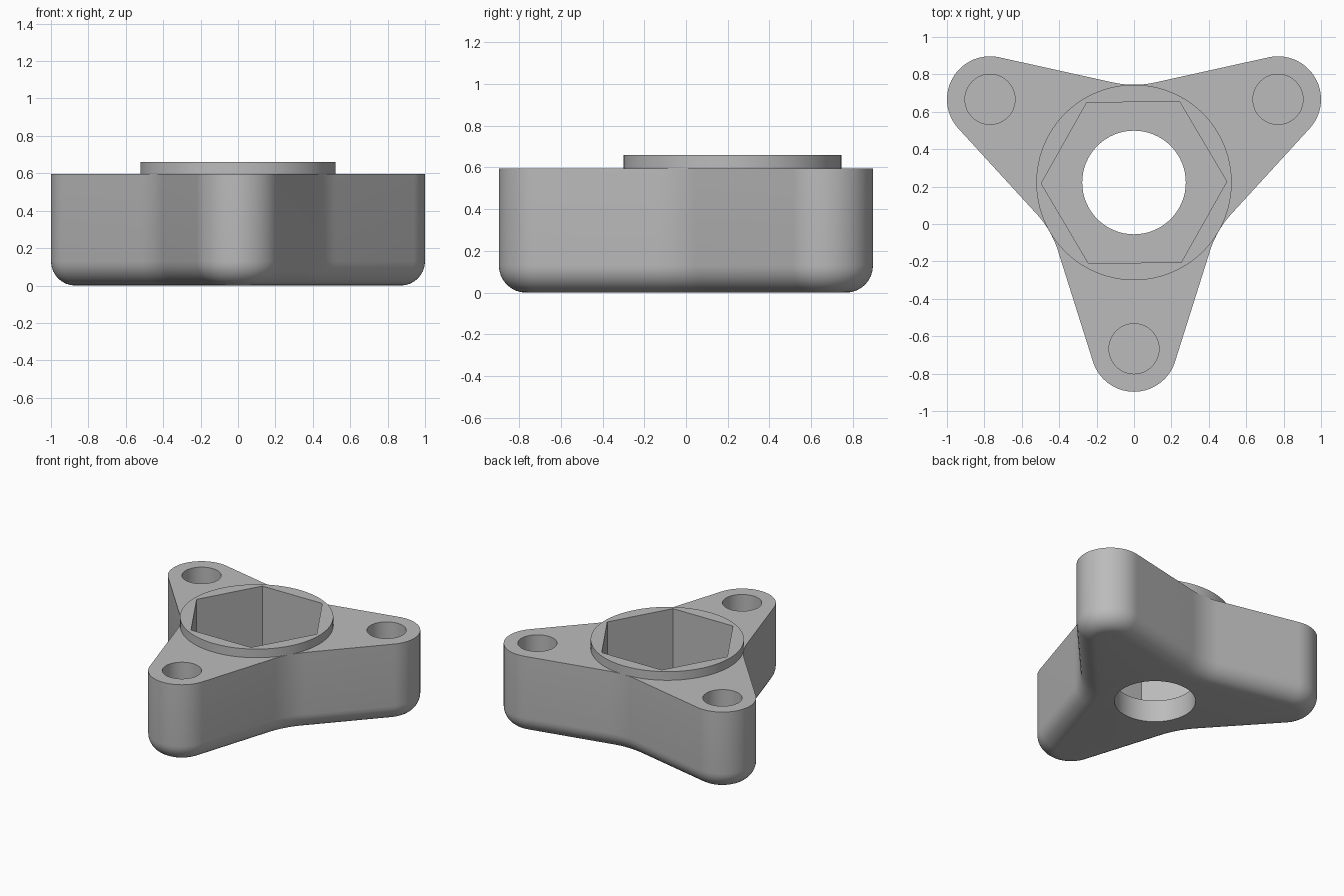
import bpy, bmesh, math
from math import cos, sin, radians, pi

cube = bpy.data.objects.get("Cube")
if cube:
    bpy.data.objects.remove(cube, do_unlink=True)

CENTRE_Y = 0.222
LOBE_DIST, LOBE_R = 0.889, 0.23
WAIST, WAIST_R, SLOPE = 0.5225, 0.53, 12.5
BODY_TOP, COLLAR_TOP, FLOOR = 0.595, 0.66, 0.165
ROUND = 0.13

grey = bpy.data.materials.new("grey")
grey.use_nodes = True
grey.diffuse_color = (0.5, 0.5, 0.5, 1)
grey.node_tree.nodes["Principled BSDF"].inputs["Base Color"].default_value = (0.5, 0.5, 0.5, 1)


def arc(cx, cy, r, start, end, steps):
    """Points on an arc, angles in degrees; a negative radius gives a concave arc."""
    angles = [radians(start + (end - start) * i / steps) for i in range(steps + 1)]
    return [(cx + r * cos(a), cy + r * sin(a)) for a in angles]


def outline(inset):
    """Three rounded lobes joined by straight flanks and concave waists."""
    pts = []
    for turn in (30, 150, 270):
        t, w = radians(turn), radians(turn + 60)
        pts += arc(LOBE_DIST * cos(t), LOBE_DIST * sin(t), LOBE_R - inset,
                   turn - 60 - SLOPE, turn + 60 + SLOPE, 28)
        d = WAIST + WAIST_R
        pts += arc(d * cos(w), d * sin(w), -(WAIST_R + inset),
                   turn + 60 + SLOPE, turn + 60 - SLOPE, 10)
    return pts


def loft(name, sections):
    """Closed solid through (points, height) sections, bottom to top."""
    bm = bmesh.new()
    rings = [[bm.verts.new((x, y + CENTRE_Y, z)) for x, y in pts] for pts, z in sections]
    for low, high in zip(rings, rings[1:]):
        for i in range(len(low)):
            j = (i + 1) % len(low)
            bm.faces.new((low[i], low[j], high[j], high[i]))
    bm.faces.new(rings[0][::-1])
    bm.faces.new(rings[-1])
    mesh = bpy.data.meshes.new(name)
    bm.to_mesh(mesh)
    bm.free()
    mesh.materials.append(grey)
    obj = bpy.data.objects.new(name, mesh)
    bpy.context.collection.objects.link(obj)
    return obj


def prism(name, r, z0, z1, sides, cx=0, cy=0, start=0):
    pts = arc(cx, cy, r, start, start + 360, sides)[:-1]
    return loft(name, [(pts, z0), (pts, z1)])


def finish(obj, cutters):
    """Cut the recesses and smooth the curved walls."""
    bpy.ops.object.select_all(action='DESELECT')
    obj.select_set(True)
    bpy.context.view_layer.objects.active = obj
    for cutter in cutters:
        mod = obj.modifiers.new("cut", 'BOOLEAN')
        mod.operation, mod.solver, mod.object = 'DIFFERENCE', 'EXACT', cutter
        bpy.ops.object.modifier_apply(modifier=mod.name)
    bpy.ops.object.shade_smooth_by_angle(angle=radians(30))


# Body with a rounded lower edge
steps = [i * pi / 16 for i in range(9)]
sections = [(outline(ROUND * (1 - sin(a))), ROUND * (1 - cos(a))) for a in steps]
body = loft("knob_body", sections + [(outline(0), BODY_TOP)])

# Raised collar around the nut pocket
collar = prism("collar", WAIST, BODY_TOP, COLLAR_TOP, 96)

# Cutters: nut pocket, centre bore, three blind lobe holes
pocket = prism("pocket_cutter", 0.496, FLOOR, 1, 6, start=0.6)
bore = prism("bore_cutter", 0.277, -0.2, 0.4, 64)
holes = [prism("lobe_hole_cutter", 0.134, FLOOR, 1, 48,
               LOBE_DIST * cos(radians(t)), LOBE_DIST * sin(radians(t)))
         for t in (30, 150, 270)]

finish(body, [pocket, bore] + holes)
finish(collar, [pocket])

for cutter in [pocket, bore] + holes:
    bpy.data.objects.remove(cutter, do_unlink=True)
